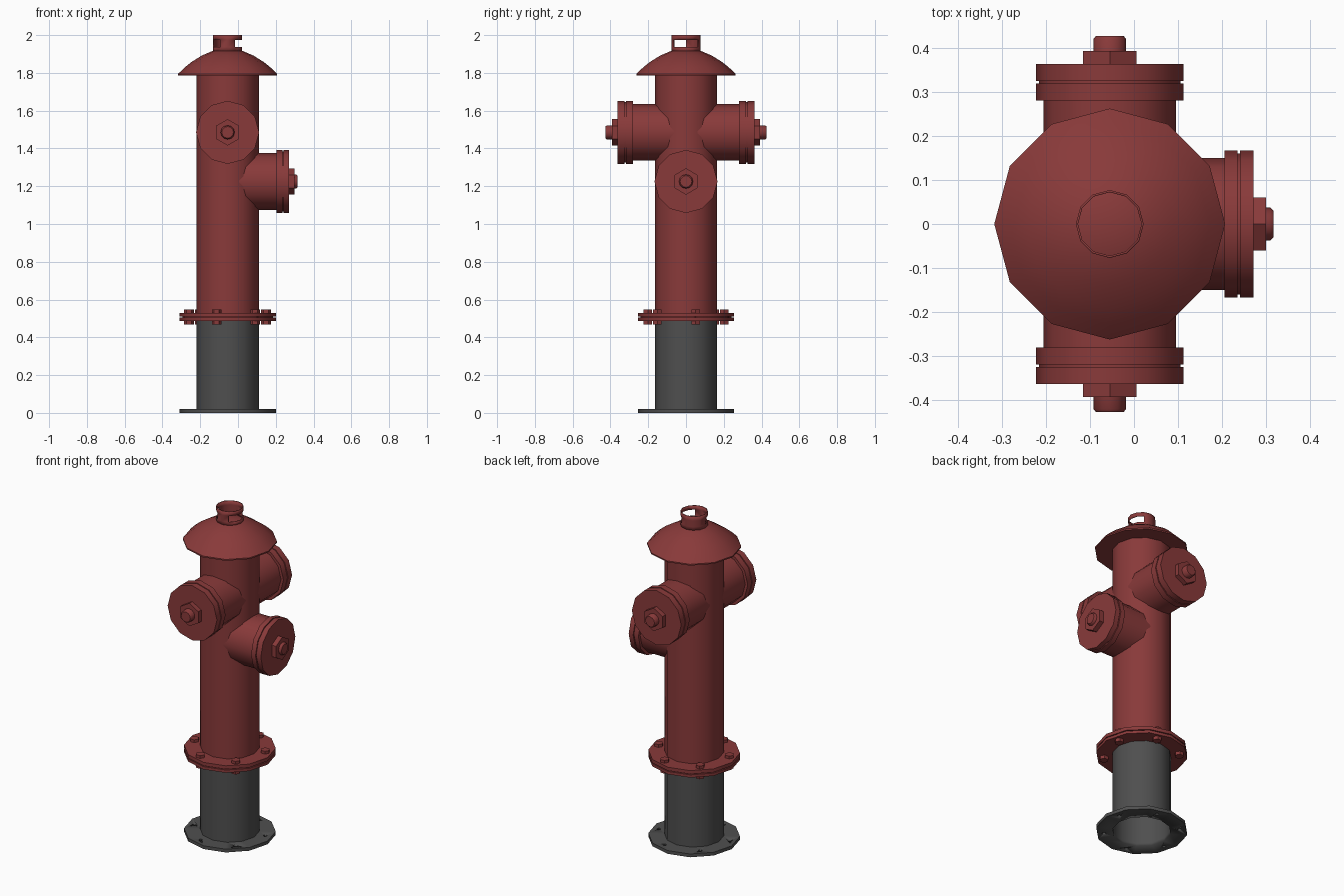
import bpy, bmesh, math
from mathutils import Matrix, Vector

if "Cube" in bpy.data.objects:
    bpy.data.objects.remove(bpy.data.objects["Cube"])

CX = -0.055          # barrel axis in x
SIDES = 12


def material(name, rgb):
    m = bpy.data.materials.new(name)
    m.diffuse_color = (*rgb, 1)
    m.use_nodes = True
    m.node_tree.nodes["Principled BSDF"].inputs["Base Color"].default_value = m.diffuse_color
    return m


RED = material("hydrant red", (0.25, 0.042, 0.042))
GREY = material("dark grey", (0.078, 0.078, 0.078))


def frame(origin, axis=(0, 0, 1)):
    """Matrix whose local z is the axis; local x is world up for sideways axes."""
    z = Vector(axis)
    x = Vector((1, 0, 0)) if abs(z.z) > 0.5 else Vector((0, 0, 1))
    y = z.cross(x)
    return Matrix.Translation(origin) @ Matrix((x, y, z)).transposed().to_4x4()


def finish(name, bm, mat, matrix):
    me = bpy.data.meshes.new(name)
    bm.transform(matrix)
    bm.to_mesh(me)
    bm.free()
    me.materials.append(mat)
    ob = bpy.data.objects.new(name, me)
    bpy.context.collection.objects.link(ob)
    bpy.ops.object.select_all(action='DESELECT')
    ob.select_set(True)
    bpy.context.view_layer.objects.active = ob
    bpy.ops.object.shade_smooth_by_angle(angle=math.radians(40))
    return ob


def lathe(name, profile, mat, matrix, sides=SIDES, skip=None):
    """Revolve (radius, height) points; skip(row, side) leaves faces out."""
    bm = bmesh.new()
    rings = []
    for r, h in profile:
        if r == 0:
            rings.append([bm.verts.new((0, 0, h))] * sides)
        else:
            rings.append([bm.verts.new((r * math.cos(a), r * math.sin(a), h))
                          for a in (math.tau * i / sides for i in range(sides))])
    for row, (a, b) in enumerate(zip(rings, rings[1:])):
        for i in range(sides):
            if skip and skip(row, i):
                continue
            j = (i + 1) % sides
            quad = list(dict.fromkeys((a[i], a[j], b[j], b[i])))
            bm.faces.new(quad)
    return finish(name, bm, mat, matrix)


def disc(r, z0, z1):
    return [(0, z0), (r, z0), (r, z1), (0, z1)]


AXIS = frame((CX, 0, 0))

# Lower pipe and upper barrel
lathe("lower_pipe", [(0.165, 0.0), (0.165, 0.49)], GREY, AXIS)
lathe("barrel", [(0.165, 0.49), (0.165, 1.80)], RED, AXIS)

# Base plate ring with bolt holes
BOLTS = [math.radians(14 + 60 * k) for k in range(6)]
base = lathe("base_plate", [(0.163, 0), (0.255, 0), (0.255, 0.02), (0.163, 0.02),
                            (0.163, 0)], GREY, AXIS)
bm = bmesh.new()
bmesh.ops.remove_doubles(bm, verts=bm.verts, dist=1e-5)
bm.from_mesh(base.data)
bmesh.ops.remove_doubles(bm, verts=bm.verts, dist=1e-5)
bmesh.ops.recalc_face_normals(bm, faces=bm.faces)
bm.to_mesh(base.data)
bm.free()
for k, a in enumerate(BOLTS):
    spot = (CX + 0.21 * math.cos(a), 0.21 * math.sin(a), 0)
    cutter = lathe(f"hole_cutter_{k}", disc(0.011, -0.05, 0.07), GREY, frame(spot), 8)
    mod = base.modifiers.new("hole", 'BOOLEAN')
    mod.operation, mod.object, mod.solver = 'DIFFERENCE', cutter, 'EXACT'
    bpy.context.view_layer.objects.active = base
    bpy.ops.object.modifier_apply(modifier=mod.name)
    bpy.data.objects.remove(cutter)
    # Matching hex bolt through the flange
    lathe(f"flange_bolt_{k}", disc(0.026, 0.467, 0.547), RED, frame(spot), 6)

# Pair of flange plates
for name, z0, z1 in (("lower_flange", 0.487, 0.504), ("upper_flange", 0.509, 0.53)):
    lathe(name, [(0.163, z0), (0.255, z0), (0.255, z1), (0.163, z1)], RED, AXIS)
lathe("flange_gasket", [(0.24, 0.504), (0.24, 0.509)], RED, AXIS)

# Bonnet
lathe("bonnet", [(0.163, 1.787), (0.262, 1.787), (0.262, 1.795), (0.228, 1.828),
                 (0.192, 1.857), (0.138, 1.891), (0.08, 1.916), (0, 1.93)], RED, AXIS)

# Open slotted ring on top
slots = {0, 1, 10, 11, 6, 7}
top = lathe("top_ring", [(0.077, 1.91), (0.077, 1.937), (0.077, 1.975), (0.077, 2.0)],
            RED, AXIS, skip=lambda row, i: row == 1 and i in slots)
wall = top.modifiers.new("wall", 'SOLIDIFY')
wall.thickness, wall.offset = 0.005, -1


# Nozzles: neck, grooved cap, hex nut and stub
def nozzle(name, axis, z, start, nut, tip):
    m = frame((CX, 0, z), axis)
    mid = (start + nut) / 2
    lathe(name + "_neck", [(0.15, 0.06), (0.15, start + 0.005)], RED, m)
    lathe(name + "_cap", [(0.148, start), (0.167, start), (0.167, mid - 0.003),
                          (0.16, mid - 0.003), (0.16, mid + 0.003),
                          (0.167, mid + 0.003), (0.167, nut), (0, nut)], RED, m)
    lathe(name + "_nut", disc(0.07, nut - 0.005, nut + 0.029), RED, m, 6)
    lathe(name + "_stub", [(0.037, nut), (0.037, tip - 0.007), (0.031, tip), (0, tip)],
          RED, m)


nozzle("front_nozzle", (0, -1, 0), 1.485, 0.28, 0.363, 0.427)
nozzle("back_nozzle", (0, 1, 0), 1.485, 0.28, 0.363, 0.427)
nozzle("side_nozzle", (1, 0, 0), 1.225, 0.26, 0.326, 0.371)
